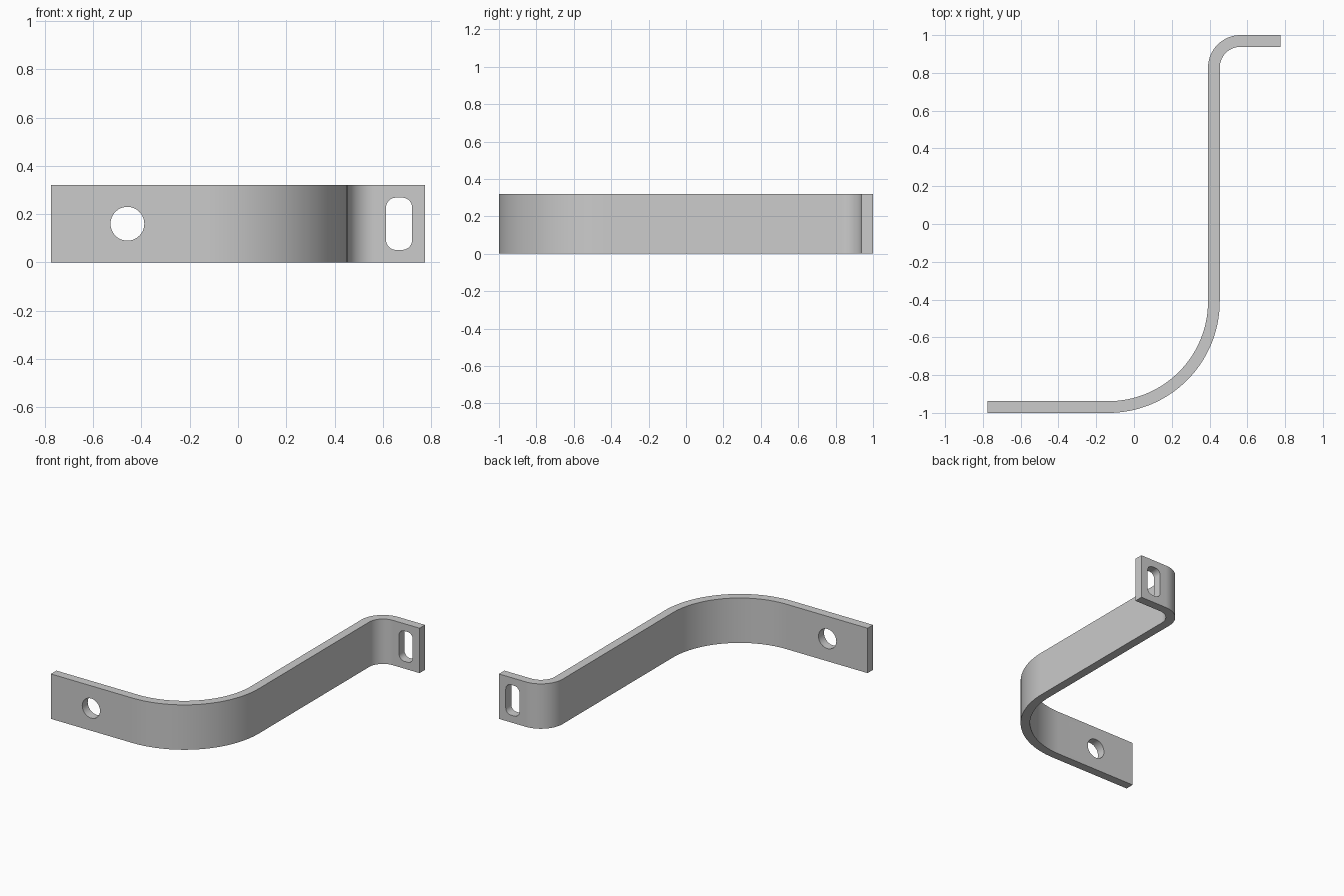
import bpy, bmesh
from math import cos, sin, radians

cube = bpy.data.objects.get("Cube")
if cube:
    bpy.data.objects.remove(cube, do_unlink=True)

HEIGHT, THICK = 0.32, 0.062

steel = bpy.data.materials.new("grey steel")
steel.use_nodes = True
grey = (0.6, 0.6, 0.6, 1)
steel.diffuse_color = grey
steel.node_tree.nodes["Principled BSDF"].inputs["Base Color"].default_value = grey


def make_object(name, bm):
    bmesh.ops.recalc_face_normals(bm, faces=bm.faces)
    mesh = bpy.data.meshes.new(name)
    bm.to_mesh(mesh)
    bm.free()
    mesh.materials.append(steel)
    obj = bpy.data.objects.new(name, mesh)
    bpy.context.collection.objects.link(obj)
    return obj


def extrude_outline(name, points, offset):
    """Prism made by moving a closed outline along an offset."""
    bm = bmesh.new()
    bm.faces.new([bm.verts.new(p) for p in points])
    bmesh.ops.remove_doubles(bm, verts=bm.verts, dist=0.0001)
    ext = bmesh.ops.extrude_face_region(bm, geom=list(bm.faces))
    moved = [v for v in ext["geom"] if isinstance(v, bmesh.types.BMVert)]
    bmesh.ops.translate(bm, verts=moved, vec=offset)
    return make_object(name, bm)


def arc(cx, cy, r, start, end, steps):
    angles = [radians(start + (end - start) * i / steps) for i in range(steps + 1)]
    return [(cx + r * cos(a), cy + r * sin(a)) for a in angles]


def strap_edge(inset):
    """One side of the strap seen from above, from the front tab to the back tab."""
    return ([(-0.775, -1 + inset)]
            + arc(-0.136, -0.41, 0.59 - inset, -90, 0, 32)
            + arc(0.564, 0.828, 0.11 + inset, 180, 90, 24)
            + [(0.775, 0.938 + inset)])


def slot_cutter(name, x, y, half_w, half_h, r):
    """Rounded rectangle prism that runs along y through a tab."""
    outline = []
    for k, (sx, sz) in enumerate([(1, 1), (-1, 1), (-1, -1), (1, -1)]):
        outline += arc(x + sx * (half_w - r), HEIGHT / 2 + sz * (half_h - r),
                       r, 90 * k, 90 * k + 90, 12)
    obj = extrude_outline(name, [(px, y - 0.1, pz) for px, pz in outline], (0, 0.2, 0))
    obj.hide_render = True
    return obj


# Bent strap: front tab, wide bend, long arm, tight opposite bend, back tab
outline = strap_edge(0) + strap_edge(THICK)[::-1]
strap = extrude_outline("bent_strap", [(x, y, 0) for x, y in outline], (0, 0, HEIGHT))

# Round hole in the front tab, upright slot in the back tab
cutters = [slot_cutter("round_hole_cutter", -0.458, -0.97, 0.07, 0.07, 0.07),
           slot_cutter("slot_cutter", 0.667, 0.97, 0.054, 0.108, 0.041)]
bpy.ops.object.select_all(action="DESELECT")
strap.select_set(True)
bpy.context.view_layer.objects.active = strap
for cutter in cutters:
    mod = strap.modifiers.new(cutter.name, "BOOLEAN")
    mod.operation = "DIFFERENCE"
    mod.solver = "EXACT"
    mod.object = cutter
    bpy.ops.object.modifier_apply(modifier=mod.name)
    bpy.data.objects.remove(cutter, do_unlink=True)

bpy.ops.object.shade_smooth_by_angle(angle=radians(30))
